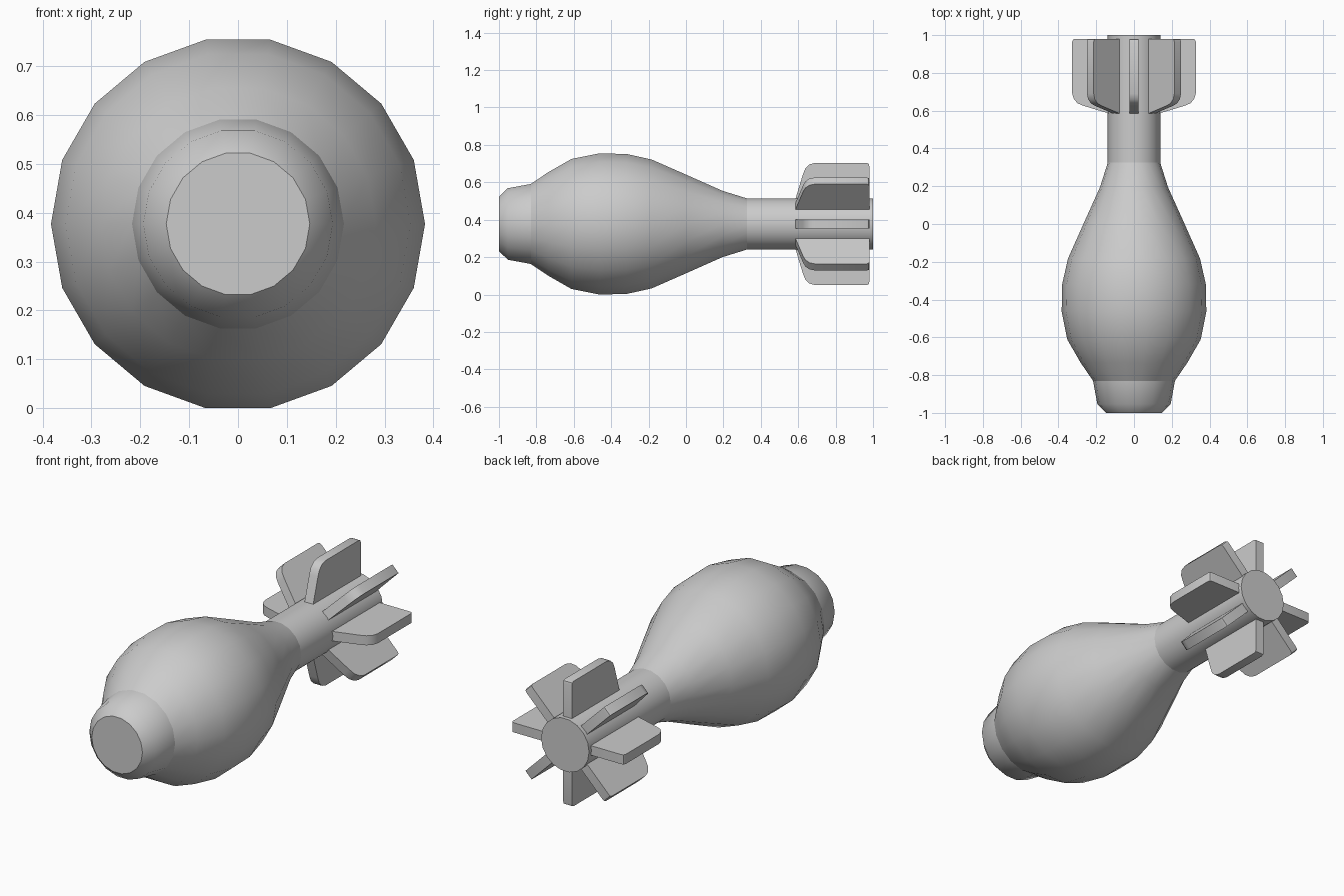
import bpy, bmesh, math
from mathutils import Matrix, Vector

cube = bpy.data.objects.get("Cube")
if cube:
    bpy.data.objects.remove(cube, do_unlink=True)

SIDES = 18
AXIS_Z = 0.383 * math.cos(math.pi / SIDES)

# Single grey metal
grey = bpy.data.materials.new("grey metal")
grey.use_nodes = True
colour = (0.6, 0.6, 0.6, 1)
grey.diffuse_color = colour
grey.node_tree.nodes["Principled BSDF"].inputs["Base Color"].default_value = colour


def finish(name, bm, angle):
    bmesh.ops.recalc_face_normals(bm, faces=bm.faces)
    mesh = bpy.data.meshes.new(name)
    bm.to_mesh(mesh)
    bm.free()
    mesh.materials.append(grey)
    obj = bpy.data.objects.new(name, mesh)
    bpy.context.collection.objects.link(obj)
    obj.location.z = AXIS_Z
    bpy.ops.object.select_all(action="DESELECT")
    obj.select_set(True)
    bpy.context.view_layer.objects.active = obj
    bpy.ops.object.shade_smooth_by_angle(angle=math.radians(angle))
    return obj


def lathe(name, profile, cap_front=False, cap_back=False):
    """Turn (y, radius) pairs around the long axis."""
    bm = bmesh.new()
    rings = []
    for y, r in profile:
        angles = [math.tau * i / SIDES for i in range(SIDES)]
        rings.append([bm.verts.new((r * math.cos(a), y, r * math.sin(a))) for a in angles])
    for a, b in zip(rings, rings[1:]):
        for i in range(SIDES):
            j = (i + 1) % SIDES
            bm.faces.new((a[i], a[j], b[j], b[i]))
    if cap_front:
        bm.faces.new(rings[0])
    if cap_back:
        bm.faces.new(rings[-1])
    return finish(name, bm, 35)


# Nose fuse, bulbous body and tail tube
lathe("nose_cap", [(-1, 0.147), (-0.953, 0.194), (-0.83, 0.217)], cap_front=True)
lathe("body", [(-0.83, 0.217), (-0.735, 0.282), (-0.612, 0.353), (-0.463, 0.383),
               (-0.318, 0.38), (-0.184, 0.35), (0, 0.268), (0.195, 0.18), (0.325, 0.139)])
lathe("tail_tube", [(0.325, 0.139), (1, 0.139)], cap_back=True)

# Eight radial tail fins, each a rounded plate
FIN = [(0.575, 0.1), (0.625, 0.265), (0.638, 0.297), (0.66, 0.318), (0.69, 0.327),
       (0.965, 0.327), (0.977, 0.322), (0.98, 0.31), (0.98, 0.1)]
THICK = 0.05
for n in range(8):
    bm = bmesh.new()
    plate = bm.faces.new([bm.verts.new((-THICK / 2, y, r)) for y, r in FIN])
    side = bmesh.ops.extrude_face_region(bm, geom=[plate])
    moved = [v for v in side["geom"] if isinstance(v, bmesh.types.BMVert)]
    bmesh.ops.translate(bm, verts=moved, vec=Vector((THICK, 0, 0)))
    bmesh.ops.rotate(bm, verts=bm.verts, cent=(0, 0, 0),
                     matrix=Matrix.Rotation(math.tau * n / 8, 3, "Y"))
    finish(f"tail_fin_{n + 1}", bm, 40)
